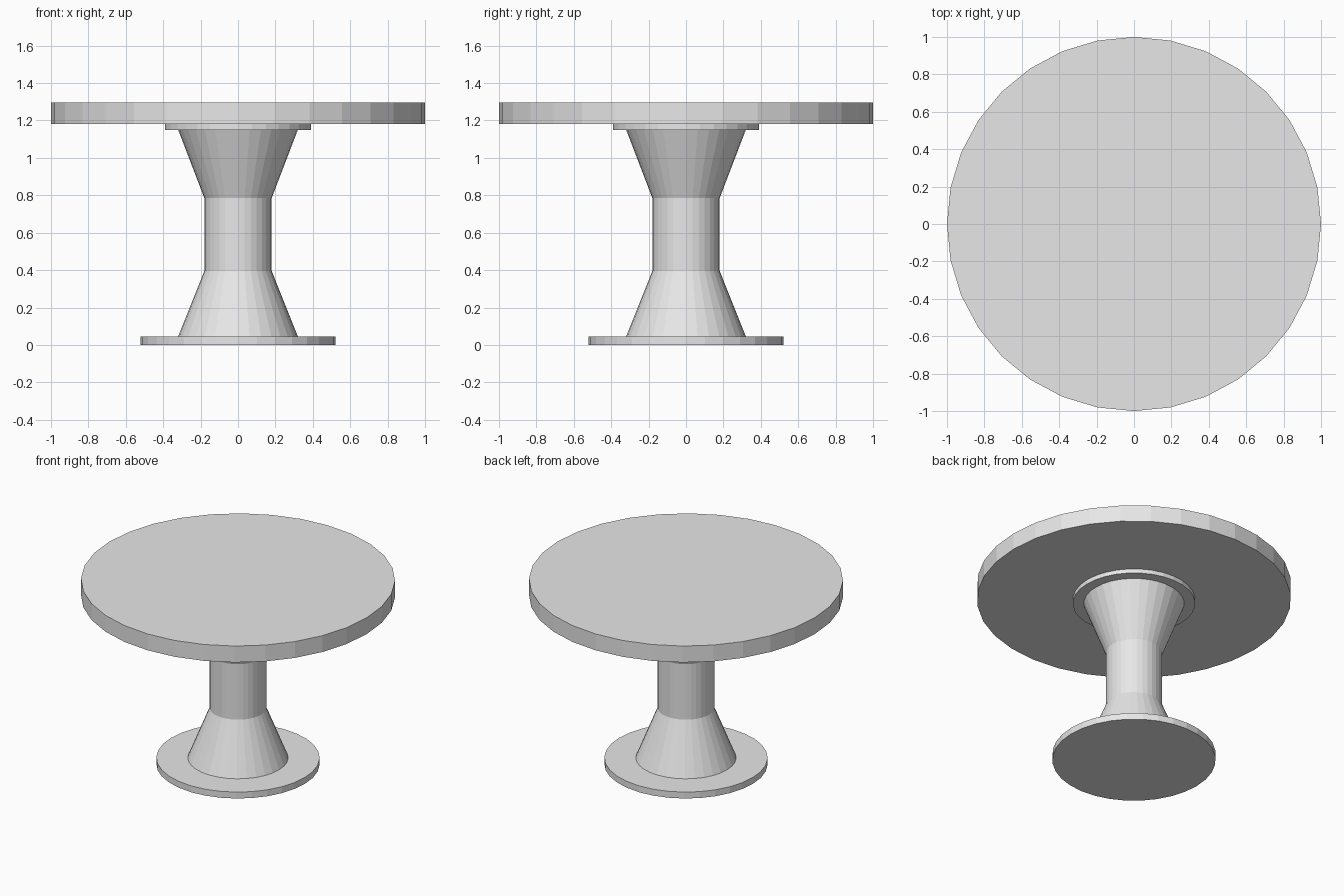
import bpy

SIDES = 32

cube = bpy.data.objects.get("Cube")
if cube:
    bpy.data.objects.remove(cube, do_unlink=True)

# One plain grey for the whole table
grey = bpy.data.materials.new("light_grey")
grey.use_nodes = True
colour = (0.8, 0.8, 0.8, 1.0)
grey.diffuse_color = colour
grey.node_tree.nodes["Principled BSDF"].inputs["Base Color"].default_value = colour


def round_part(name, z_low, z_high, r_low, r_high):
    """Flat-shaded cylinder or tapered cone between two heights."""
    bpy.ops.mesh.primitive_cone_add(
        vertices=SIDES, radius1=r_low, radius2=r_high, depth=z_high - z_low,
        location=(0, 0, (z_low + z_high) / 2))
    part = bpy.context.object
    part.name = part.data.name = name
    part.data.materials.append(grey)
    return part


# Foot and pedestal
round_part("base_plate", 0.0, 0.045, 0.52, 0.52)
round_part("lower_flare", 0.045, 0.395, 0.32, 0.18)
round_part("column", 0.395, 0.785, 0.18, 0.18)
round_part("upper_flare", 0.785, 1.15, 0.18, 0.32)

# Mounting plate and top
round_part("mounting_plate", 1.15, 1.18, 0.39, 0.39)
round_part("table_top", 1.18, 1.295, 1.0, 1.0)
